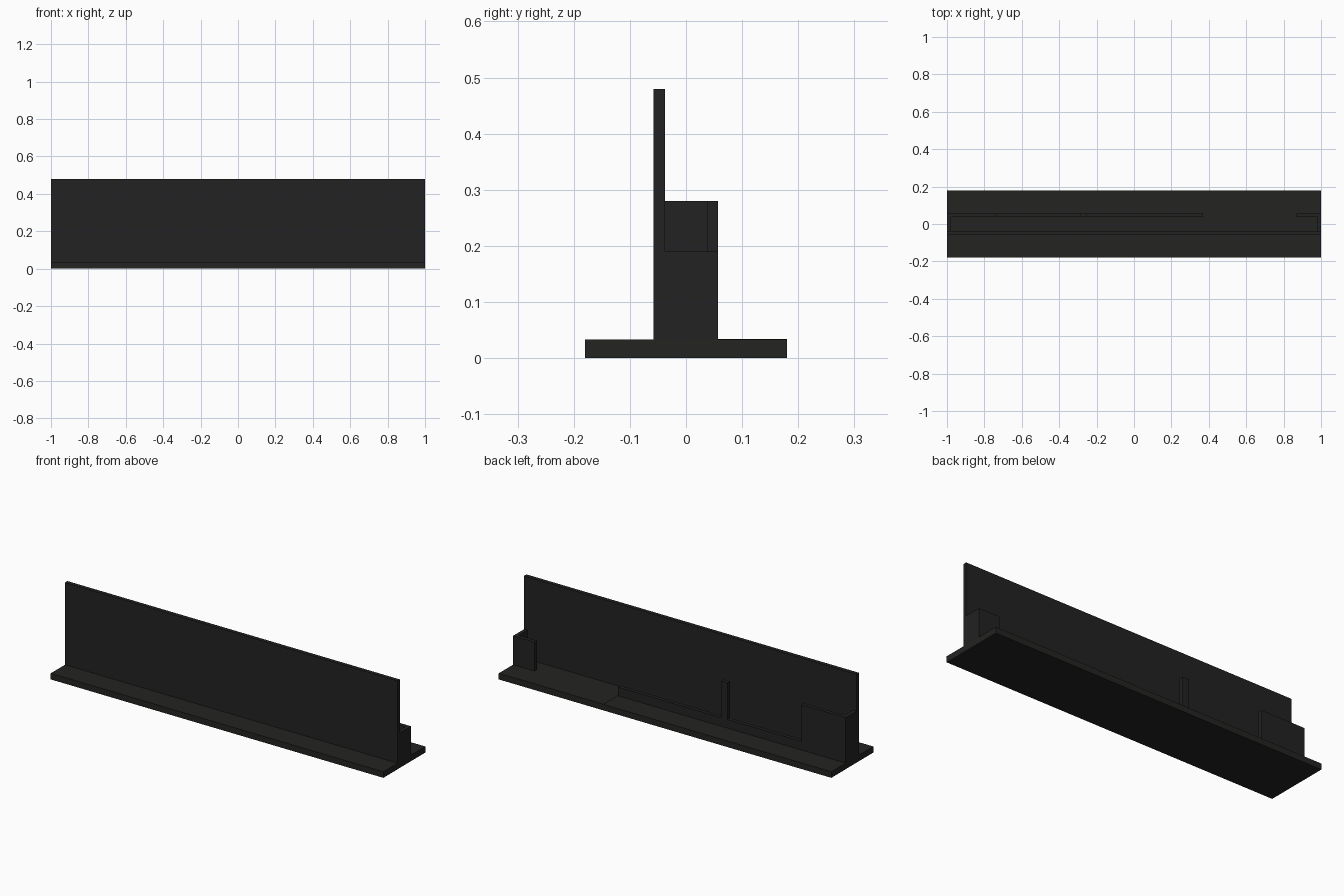
import bpy

if "Cube" in bpy.data.objects:
    bpy.data.objects.remove(bpy.data.objects["Cube"])


def material(name, rgb):
    mat = bpy.data.materials.new(name)
    mat.diffuse_color = (*rgb, 1)
    mat.use_nodes = True
    mat.node_tree.nodes["Principled BSDF"].inputs["Base Color"].default_value = mat.diffuse_color
    return mat


wall_mat = material("charcoal", (0.016, 0.016, 0.016))
base_mat = material("warm charcoal", (0.017, 0.0175, 0.016))


def box(name, x, y, z, mat):
    """Box between the given (low, high) limits."""
    bpy.ops.mesh.primitive_cube_add(size=1)
    ob = bpy.context.object
    ob.name = name
    ob.location = [(a + b) / 2 for a, b in (x, y, z)]
    ob.scale = [b - a for a, b in (x, y, z)]
    bpy.ops.object.transform_apply(location=True, rotation=False, scale=True)
    ob.data.materials.append(mat)
    return ob


FLOOR, SILL, LOW, HIGH = 0.033, 0.08, 0.19, 0.28
FRONT, BACK, GAP = (-0.058, -0.037), (0.037, 0.057), (-0.037, 0.037)

# Ground slab and the thin mat in the doorway
box("base_slab", (-1, 1), (-0.18, 0.18), (0, FLOOR), base_mat)
box("doorway_mat", (0.37, 0.87), (0.02, 0.18), (FLOOR - 0.005, FLOOR + 0.001), base_mat)

# Tall plain wall on the front
box("tall_wall", (-1, 1), FRONT, (FLOOR, 0.48), wall_mat)

# Pieces of the lower back wall: name, x limits, top height
for name, x, top in (
    ("high_panel", (-1, -0.735), HIGH),
    ("left_sill", (-0.735, -0.29), SILL),
    ("window_post", (-0.29, -0.25), HIGH),
    ("right_sill", (-0.25, 0.37), SILL),
    ("low_panel", (0.87, 1), LOW),
):
    box(name, x, BACK, (FLOOR, top), wall_mat)

# End walls joining the two
box("high_end_wall", (-1, -0.98), GAP, (FLOOR, HIGH), wall_mat)
box("low_end_wall", (0.98, 1), GAP, (FLOOR, LOW), wall_mat)
